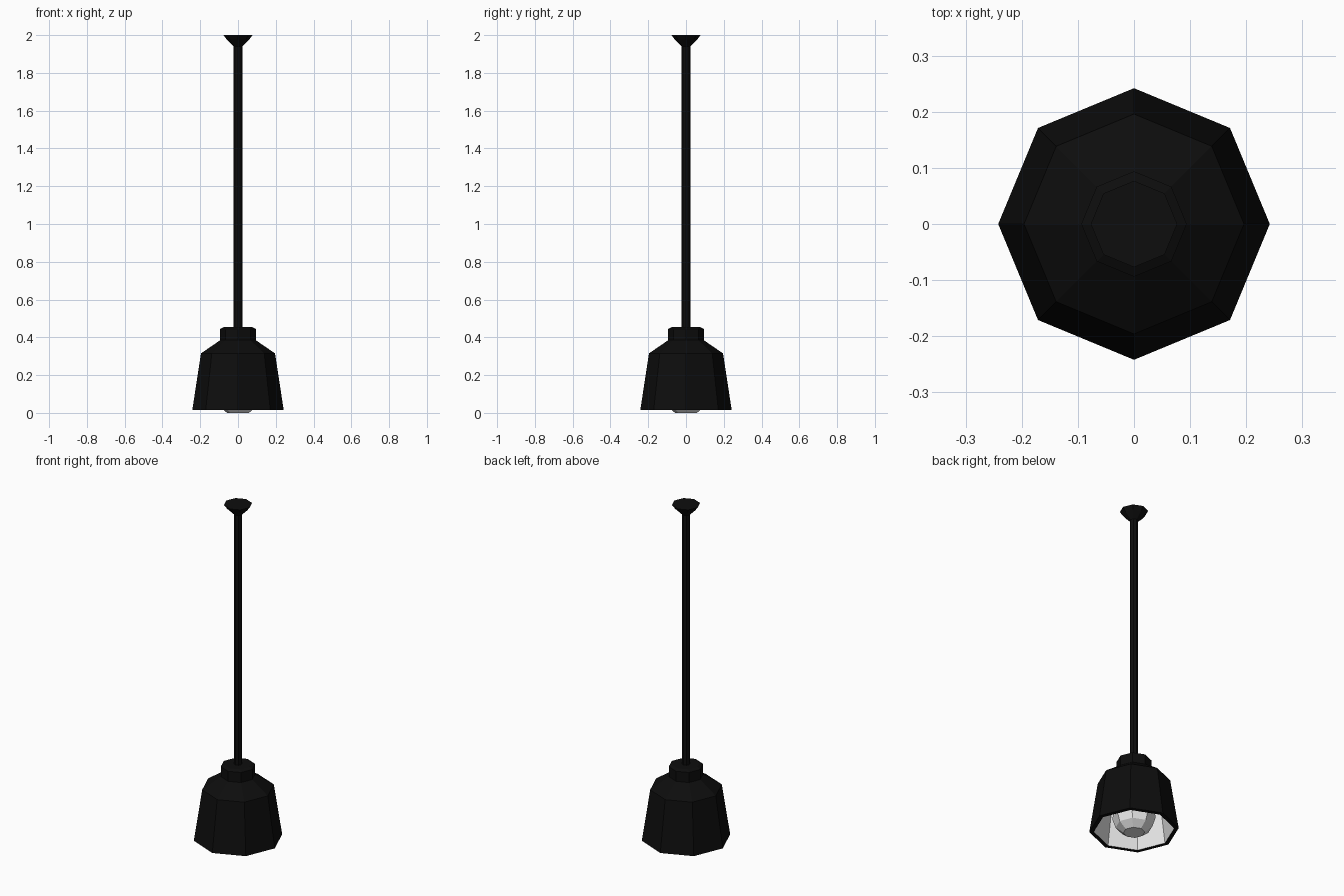
import bpy
import bmesh
from math import cos, sin, tau

SIDES = 8

cube = bpy.data.objects.get("Cube")
if cube:
    bpy.data.objects.remove(cube, do_unlink=True)


def material(name, colour):
    mat = bpy.data.materials.new(name)
    mat.use_nodes = True
    mat.diffuse_color = colour
    node = next(n for n in mat.node_tree.nodes if n.type == 'BSDF_PRINCIPLED')
    node.inputs["Base Color"].default_value = colour
    return mat


black = material("matte black", (0.004, 0.004, 0.004, 1))
white = material("soft white", (0.8, 0.8, 0.8, 1))


def turned(name, profile, mats, inner_from=None, cap_start=True, cap_end=True):
    """Eight-sided solid from (radius, z) points; rings past inner_from use the second material."""
    bm = bmesh.new()
    rings = [[bm.verts.new((r * cos(tau * i / SIDES), r * sin(tau * i / SIDES), z))
              for i in range(SIDES)] for r, z in profile]
    for k, (a, b) in enumerate(zip(rings, rings[1:])):
        for i in range(SIDES):
            j = (i + 1) % SIDES
            face = bm.faces.new((a[i], a[j], b[j], b[i]))
            face.material_index = int(inner_from is not None and k >= inner_from)
    if cap_start:
        bm.faces.new(rings[0][::-1])
    if cap_end:
        bm.faces.new(rings[-1]).material_index = int(inner_from is not None)
    bmesh.ops.recalc_face_normals(bm, faces=bm.faces)
    mesh = bpy.data.meshes.new(name)
    bm.to_mesh(mesh)
    bm.free()
    for mat in mats:
        mesh.materials.append(mat)
    obj = bpy.data.objects.new(name, mesh)
    bpy.context.collection.objects.link(obj)
    return obj


# Shade: collar, shoulder, flared wall, rim, then the white lining
turned("lamp_shade",
       [(0.075, 0.455), (0.094, 0.445), (0.094, 0.385), (0.196, 0.315), (0.242, 0.015),
        (0.218, 0.015), (0.178, 0.30), (0.08, 0.37)],
       [black, white], inner_from=5)

# Bulb hanging inside the shade
turned("bulb",
       [(0.058, 0.0), (0.1, 0.035), (0.118, 0.09), (0.105, 0.15), (0.065, 0.21), (0.045, 0.37)],
       [white])

# Hanging rod and ceiling mount
turned("hanging_rod", [(0.023, 0.45), (0.023, 1.96)], [black])
turned("ceiling_mount", [(0.022, 1.94), (0.06, 1.977), (0.077, 2.0)], [black])
